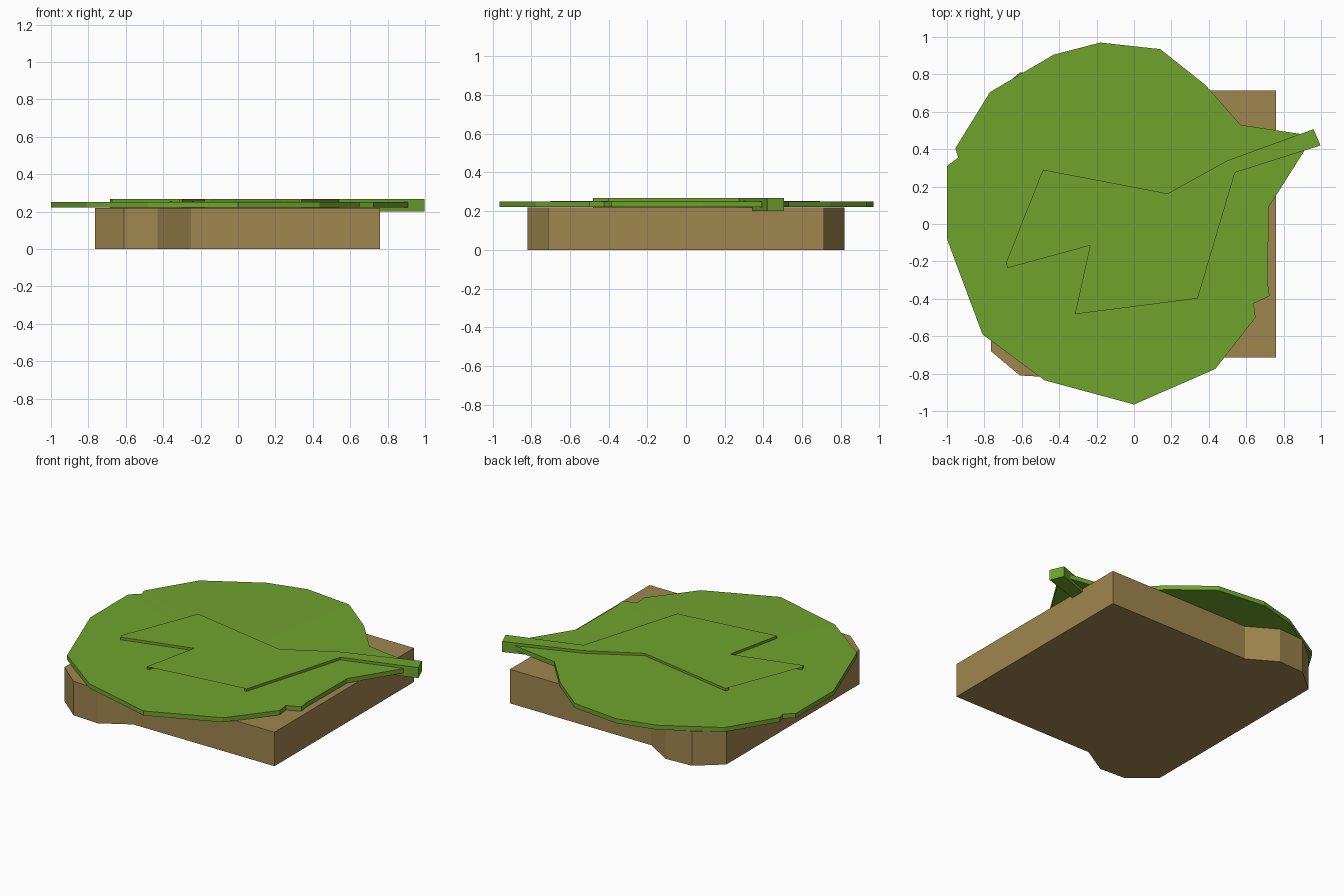
import bpy, bmesh

if "Cube" in bpy.data.objects:
    bpy.data.objects.remove(bpy.data.objects["Cube"])


def material(name, rgb):
    m = bpy.data.materials.new(name)
    m.diffuse_color = (*rgb, 1)
    m.use_nodes = True
    m.node_tree.nodes["Principled BSDF"].inputs["Base Color"].default_value = m.diffuse_color
    return m


def prism(name, outline, z0, z1, mat, hub=None):
    """Extruded outline (counter-clockwise); hub=(x, y, z) makes the top a shallow fan."""
    bm = bmesh.new()
    low = [bm.verts.new((x, y, z0)) for x, y in outline]
    top = [bm.verts.new((x, y, z1)) for x, y in outline]
    n = len(outline)
    bm.faces.new(low[::-1])
    for i in range(n):
        j = (i + 1) % n
        bm.faces.new((low[i], low[j], top[j], top[i]))
    if hub:
        c = bm.verts.new(hub)
        for i in range(n):
            bm.faces.new((top[i], top[(i + 1) % n], c))
    else:
        bm.faces.new(top)
    # concave caps are split cleanly
    bmesh.ops.triangulate(bm, faces=[f for f in bm.faces if len(f.verts) > 4])
    bmesh.ops.recalc_face_normals(bm, faces=bm.faces)
    me = bpy.data.meshes.new(name)
    bm.to_mesh(me)
    bm.free()
    me.materials.append(mat)
    ob = bpy.data.objects.new(name, me)
    bpy.context.collection.objects.link(ob)
    return ob


green = material("leaf green", (0.162, 0.367, 0.027))
brown = material("tan brown", (0.352, 0.238, 0.078))

# Base slab: square with two rounded lobes at the left corners, mirrored in y
half = [(-0.765, -0.68), (-0.61, -0.81), (-0.43, -0.82), (-0.25, -0.713), (0.76, -0.713)]
prism("base_slab", half + [(x, -y) for x, y in reversed(half)], 0, 0.22, brown)

# Leaf blade with two small notches in its rim
blade = [(-0.18, 0.97), (0.14, 0.935), (0.38, 0.745), (0.57, 0.53), (0.90, 0.48),
         (0.91, 0.39), (0.72, 0.09), (0.715, -0.32), (0.725, -0.385), (0.64, -0.425),
         (0.65, -0.50), (0.435, -0.775), (0.0, -0.965), (-0.48, -0.835), (-0.81, -0.59),
         (-1.0, -0.08), (-1.0, 0.31), (-0.94, 0.355), (-0.955, 0.405), (-0.77, 0.705),
         (-0.43, 0.905)]
prism("leaf_blade", blade[::-1], 0.221, 0.25, green, hub=(-0.03, -0.02, 0.254))

# Stem and branching veins in one raised piece
veins = [(0.96, 0.507), (0.50, 0.34), (0.18, 0.163), (-0.485, 0.29), (-0.495, 0.27),
         (0.11, 0.12), (-0.18, -0.045), (-0.685, -0.21), (-0.675, -0.235),
         (-0.235, -0.115), (-0.315, -0.48), (-0.30, -0.48), (-0.18, -0.10),
         (-0.15, -0.09), (0.475, 0.245), (0.325, -0.40), (0.34, -0.40),
         (0.54, 0.275), (0.997, 0.42)]
prism("leaf_stem_and_veins", veins, 0.20, 0.268, green)
